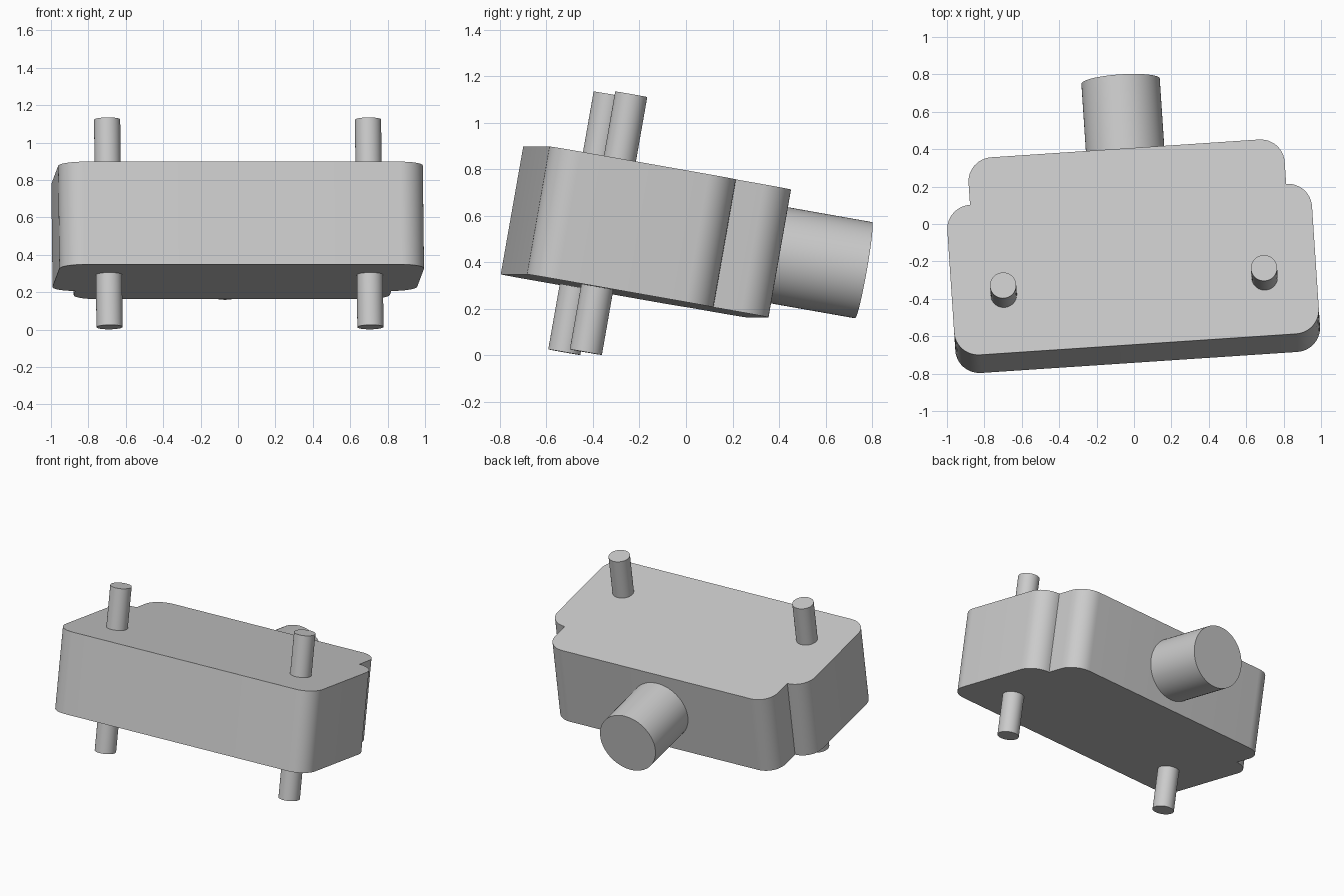
import bpy
import bmesh
from math import cos, sin, radians
from mathutils import Matrix, Vector

if "Cube" in bpy.data.objects:
    bpy.data.objects.remove(bpy.data.objects["Cube"], do_unlink=True)

grey = bpy.data.materials.new("plain grey")
grey.use_nodes = True
colour = (0.6, 0.6, 0.6, 1)
grey.diffuse_color = colour
grey.node_tree.nodes["Principled BSDF"].inputs["Base Color"].default_value = colour

# The whole assembly leans back and is turned slightly
pose = (Matrix.Translation((-0.021, -0.001, 0.501))
        @ Matrix.Rotation(radians(3.8), 4, 'Z')
        @ Matrix.Rotation(radians(-10), 4, 'X'))


def finish(name, bm):
    bmesh.ops.recalc_face_normals(bm, faces=bm.faces)
    mesh = bpy.data.meshes.new(name)
    bm.to_mesh(mesh)
    bm.free()
    mesh.materials.append(grey)
    obj = bpy.data.objects.new(name, mesh)
    bpy.context.collection.objects.link(obj)
    obj.matrix_world = pose
    bpy.ops.object.select_all(action='DESELECT')
    obj.select_set(True)
    bpy.context.view_layer.objects.active = obj
    bpy.ops.object.shade_smooth_by_angle(angle=radians(35))
    return obj


def rod(name, radius, length, placement):
    bm = bmesh.new()
    bmesh.ops.create_cone(bm, cap_ends=True, segments=64, radius1=radius,
                          radius2=radius, depth=length, matrix=placement)
    return finish(name, bm)


def corner(x, y, r, start):
    """Rounded corner whose bounding sides lie at x and y."""
    cy = y + r if start < 0 else y - r
    return [(x - r + r * cos(radians(start + 90 * i / 12)),
             cy + r * sin(radians(start + 90 * i / 12))) for i in range(13)]


# Housing: rounded block with stepped rear shoulders
half_height = 0.279
right_half = (corner(0.977, -0.703, 0.13, -90)
              + corner(0.977, 0.113, 0.13, 0)
              + corner(0.847, 0.363, 0.13, 0))
outline = right_half + [(-x, y) for x, y in reversed(right_half)]
bm = bmesh.new()
base = bm.faces.new([bm.verts.new((x, y, -half_height)) for x, y in outline])
extruded = bmesh.ops.extrude_face_region(bm, geom=[base])["geom"]
top = [v for v in extruded if isinstance(v, bmesh.types.BMVert)]
bmesh.ops.translate(bm, verts=top, vec=(0, 0, 2 * half_height))
finish("housing", bm)

# Mounting pins pass through the housing
for name, side in (("left_pin", 1), ("right_pin", -1)):
    rod(name, 0.07, 1.126, Matrix.Translation((side * 0.699, -0.385, 0)))

# Round port on the rear face, slightly embedded
port_start, port_end = 0.33, 0.778
rod("rear_port", 0.21, port_end - port_start,
    Matrix.Translation(Vector((0, (port_start + port_end) / 2, 0)))
    @ Matrix.Rotation(radians(90), 4, 'X'))
